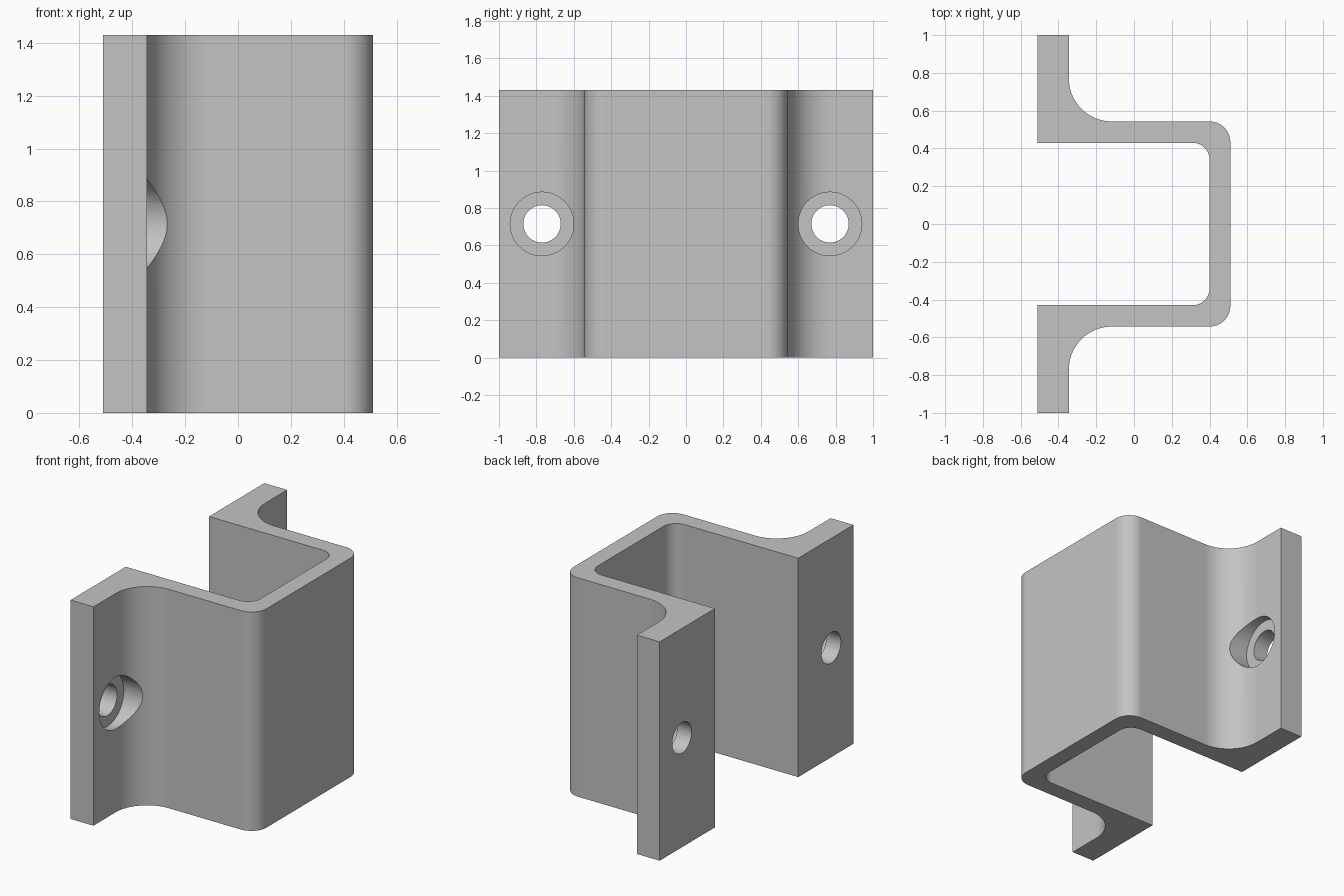
import bpy, bmesh
from math import sin, cos, pi, radians
from mathutils import Matrix

cube = bpy.data.objects.get("Cube")
if cube:
    bpy.data.objects.remove(cube, do_unlink=True)

HEIGHT = 1.43
BACK, FACE, FRONT = -0.51, -0.345, 0.51    # flange back, flange face, channel front
INNER, OUTER = 0.43, 0.543                 # channel wall faces
INNER_FRONT = 0.40
FILLET, ROUND, INSIDE = 0.228, 0.11, 0.09  # corner radii
HOLE_Y, SEAT_X = 0.77, -0.405


def arc(cx, cy, r, start, end, steps=14):
    angles = [radians(start + (end - start) * i / steps) for i in range(steps + 1)]
    return [(cx + r * cos(a), cy + r * sin(a)) for a in angles]


def link(bm, name):
    bmesh.ops.recalc_face_normals(bm, faces=bm.faces)
    mesh = bpy.data.meshes.new(name)
    bm.to_mesh(mesh)
    bm.free()
    obj = bpy.data.objects.new(name, mesh)
    bpy.context.collection.objects.link(obj)
    return obj


# Half profile, from the inside centre round the flange to the outside centre
half = arc(INNER_FRONT - INSIDE, INNER - INSIDE, INSIDE, 0, 90)
half += [(BACK, INNER), (BACK, 1), (FACE, 1)]
half += arc(FACE + FILLET, OUTER + FILLET, FILLET, 180, 270, 20)
half += arc(FRONT - ROUND, OUTER - ROUND, ROUND, 90, 0)
profile = half + [(x, -y) for x, y in reversed(half)]

# Bracket body: extrude the mirrored profile
bm = bmesh.new()
base = bm.faces.new([bm.verts.new((x, y, 0)) for x, y in profile])
top = bmesh.ops.extrude_face_region(bm, geom=[base])
bmesh.ops.translate(bm, vec=(0, 0, HEIGHT),
                    verts=[v for v in top["geom"] if isinstance(v, bmesh.types.BMVert)])
bracket = link(bm, "bracket")
bpy.context.view_layer.objects.active = bracket
bracket.select_set(True)


def drill(y, radius, x0, x1):
    """Cut a round hole along x."""
    bm = bmesh.new()
    place = Matrix.Translation(((x0 + x1) / 2, y, HEIGHT / 2)) @ Matrix.Rotation(pi / 2, 4, "Y")
    bmesh.ops.create_cone(bm, cap_ends=True, segments=48, radius1=radius,
                          radius2=radius, depth=x1 - x0, matrix=place)
    cutter = link(bm, "hole_cutter")
    cutter.hide_render = True
    mod = bracket.modifiers.new("hole", "BOOLEAN")
    mod.operation = "DIFFERENCE"
    mod.solver = "EXACT"
    mod.object = cutter
    bpy.ops.object.modifier_apply(modifier=mod.name)
    bpy.data.objects.remove(cutter, do_unlink=True)


# Counterbored screw holes in both flanges
for side in (-1, 1):
    drill(side * HOLE_Y, 0.17, SEAT_X, 0.1)
    drill(side * HOLE_Y, 0.10, BACK - 0.1, 0.1)

# Plain grey metal
grey = bpy.data.materials.new("grey_metal")
grey.use_nodes = True
colour = (0.55, 0.55, 0.55, 1)
grey.diffuse_color = colour
grey.node_tree.nodes["Principled BSDF"].inputs["Base Color"].default_value = colour
bracket.data.materials.clear()
bracket.data.materials.append(grey)

# Smooth rounded corners, flat plates
bpy.ops.object.shade_smooth_by_angle(angle=radians(25))
normals = bracket.modifiers.new("flat_plates", "WEIGHTED_NORMAL")
normals.keep_sharp = True
